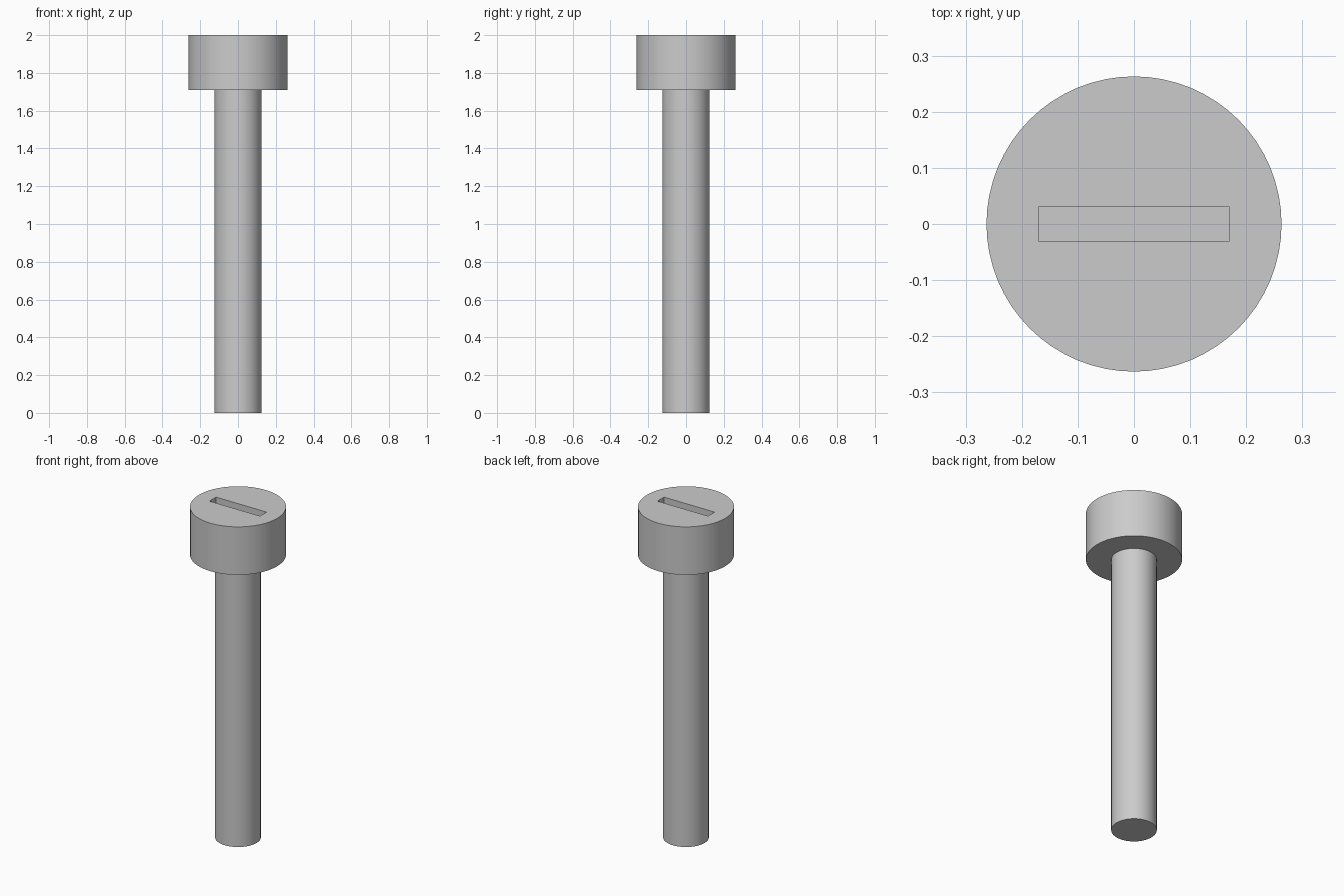
import bpy

cube = bpy.data.objects.get("Cube")
if cube:
    bpy.data.objects.remove(cube, do_unlink=True)

HEIGHT = 2.0
HEAD_BOTTOM = 1.71
SLOT_DEPTH = 0.12

# Single grey metal
metal = bpy.data.materials.new("grey_metal")
metal.use_nodes = True
grey = (0.6, 0.6, 0.6, 1)
metal.diffuse_color = grey
metal.node_tree.nodes["Principled BSDF"].inputs["Base Color"].default_value = grey


def cylinder(name, radius, bottom, top):
    bpy.ops.mesh.primitive_cylinder_add(
        vertices=64, radius=radius, depth=top - bottom,
        location=(0, 0, (bottom + top) / 2))
    obj = bpy.context.object
    obj.name = name
    obj.data.materials.append(metal)
    return obj


# Shaft and head
shaft = cylinder("shaft", 0.125, 0, HEAD_BOTTOM)
head = cylinder("head", 0.263, HEAD_BOTTOM, HEIGHT)

# Driver slot cut into the top of the head
bpy.ops.mesh.primitive_cube_add(size=1, location=(0, 0, HEIGHT))
cutter = bpy.context.object
cutter.name = "slot_cutter"
cutter.scale = (0.338, 0.063, SLOT_DEPTH * 2)
cutter.data.materials.append(metal)
cutter.hide_render = True

cut = head.modifiers.new("slot", "BOOLEAN")
cut.operation = "DIFFERENCE"
cut.solver = "EXACT"
cut.object = cutter
bpy.context.view_layer.objects.active = head
bpy.ops.object.modifier_apply(modifier=cut.name)
bpy.data.objects.remove(cutter, do_unlink=True)

# Smooth sides with crisp rims
bpy.ops.object.select_all(action="DESELECT")
for obj in (shaft, head):
    obj.select_set(True)
bpy.context.view_layer.objects.active = head
bpy.ops.object.shade_smooth_by_angle()
